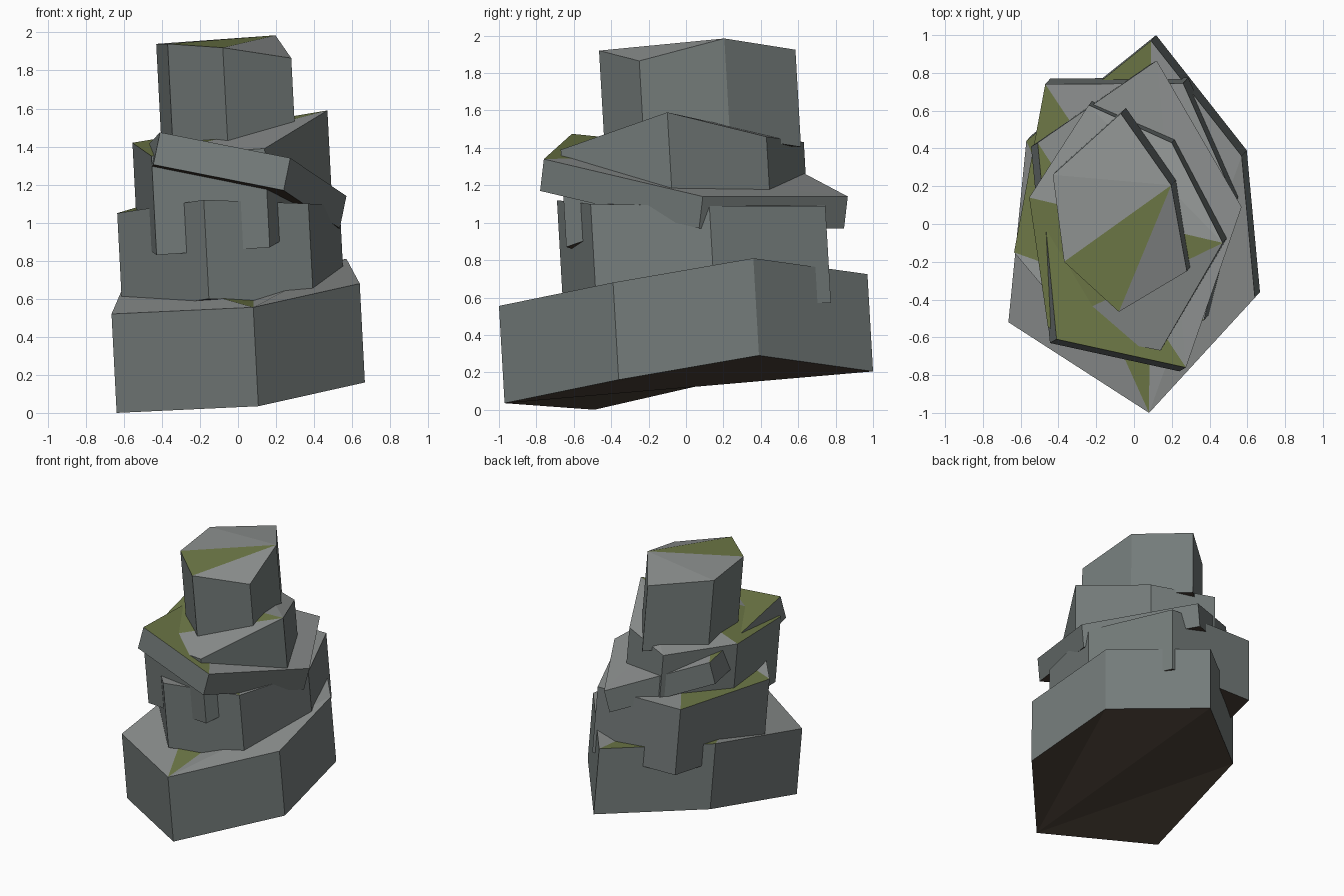
import bpy, bmesh
from mathutils import Vector

if "Cube" in bpy.data.objects:
    bpy.data.objects.remove(bpy.data.objects["Cube"])


def material(name, rgb):
    m = bpy.data.materials.new(name)
    m.diffuse_color = (*rgb, 1)
    m.use_nodes = True
    m.node_tree.nodes["Principled BSDF"].inputs["Base Color"].default_value = m.diffuse_color
    return m


MATERIALS = [material("stone_side", (0.175, 0.20, 0.195)),
             material("stone_top", (0.27, 0.285, 0.28)),
             material("moss", (0.16, 0.195, 0.065)),
             material("dark_underside", (0.07, 0.052, 0.038))]
SIDE, TOP, MOSS, UNDER = range(4)


def rock(name, rim, drop, pivot):
    """Uneven slab: top rim swept along 'drop', caps fanned from 'pivot';
    triangle 2 of the top fan is covered in moss."""
    bm = bmesh.new()
    n = len(rim)
    top = [bm.verts.new(p) for p in rim]
    low = [bm.verts.new(Vector(p) + Vector(drop)) for p in rim]
    for i in range(n):
        j = (i + 1) % n
        bm.faces.new((low[i], low[j], top[j], top[i])).material_index = SIDE
    for i in range(n - 2):
        a, b, c = pivot, (pivot + i + 1) % n, (pivot + i + 2) % n
        face = bm.faces.new((top[a], top[b], top[c]))
        face.material_index = MOSS if i == 2 else TOP
        bm.faces.new((low[c], low[b], low[a])).material_index = UNDER
    bmesh.ops.recalc_face_normals(bm, faces=bm.faces)
    me = bpy.data.meshes.new(name)
    bm.to_mesh(me)
    bm.free()
    for m in MATERIALS:
        me.materials.append(m)
    ob = bpy.data.objects.new(name, me)
    bpy.context.collection.objects.link(ob)
    return ob


LEAN = (0.027, 0.03, -0.52)   # shared lean of the thick rocks

# Wide foot of the stack
rock("base_rock", [(-.665, -.52, .52), (.08, -1.0, .555), (.64, -.39, .68),
                   (.57, .36, .81), (.09, .97, .725), (-.57, .44, .74)],
     LEAN, 1)

# Second rock, its back corners overhanging the base
rock("lower_rock", [(-.635, -.15, 1.05), (-.18, -.69, 1.12), (.37, -.51, 1.10),
                    (.535, .125, 1.09), (.26, .745, 1.09), (-.47, .74, 1.10)],
     LEAN, 2)

# Third rock, cutting into the one below
rock("middle_rock", [(-.455, -.55, 1.35), (.14, -.67, 1.39), (.47, -.10, 1.59),
                     (.20, .43, 1.46), (-.24, .63, 1.43), (-.555, .14, 1.42)],
     LEAN, 2)

# Thin tilted slab wedged through the third rock
rock("tilted_slab", [(-.41, -.61, 1.475), (.275, -.76, 1.34), (.57, .09, 1.14),
                     (.12, .865, 1.14), (-.51, .43, 1.37)],
     (-.035, -.02, -.17), 1)

# Capstone
rock("top_rock", [(-.37, -.20, 1.94), (-.08, -.465, 1.92), (.28, -.25, 1.865),
                  (.197, .205, 1.985), (-.07, .585, 1.925), (-.43, .26, 1.94)],
     LEAN, 3)
